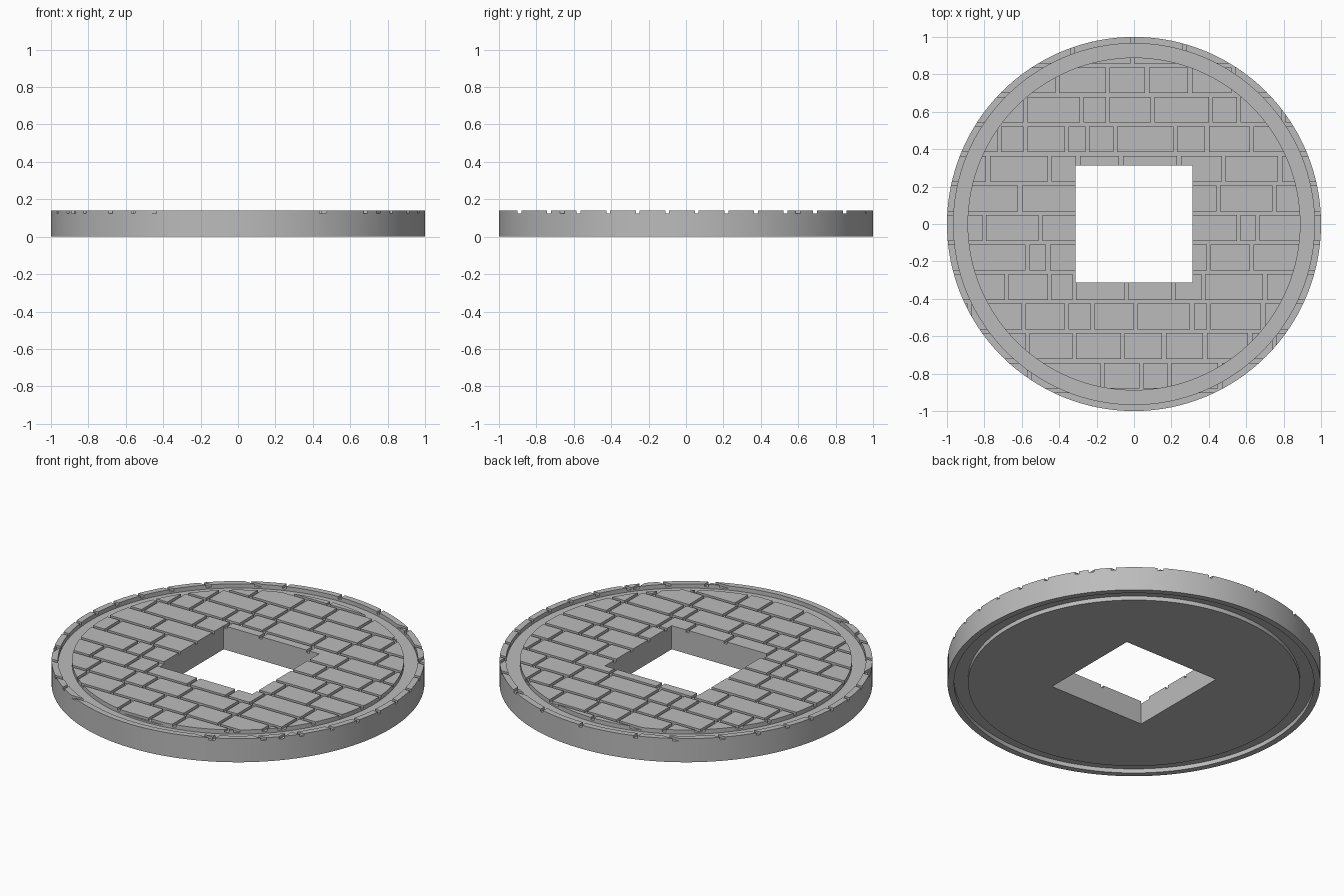
import bpy, bmesh, math

cube = bpy.data.objects.get("Cube")
if cube:
    bpy.data.objects.remove(cube, do_unlink=True)

HEIGHT = 0.14
RING_DEPTH = 0.025
MORTAR_DEPTH = 0.015
GAP = 0.02
HOLE = 0.312
SEGMENTS = 128
ROW_TOP, ROW_PITCH, ROW_LINES = 0.848, 0.158, 12

stone = bpy.data.materials.new("grey stone")
stone.use_nodes = True
colour = (0.5, 0.5, 0.5, 1)
stone.diffuse_color = colour
stone.node_tree.nodes["Principled BSDF"].inputs["Base Color"].default_value = colour


def make_object(name, bm):
    bmesh.ops.recalc_face_normals(bm, faces=bm.faces)
    mesh = bpy.data.meshes.new(name)
    bm.to_mesh(mesh)
    bm.free()
    mesh.materials.append(stone)
    obj = bpy.data.objects.new(name, mesh)
    bpy.context.collection.objects.link(obj)
    return obj


def add_box(bm, x0, x1, y0, y1, z0, z1):
    verts = bmesh.ops.create_cube(bm, size=1)["verts"]
    for v in verts:
        v.co.x = x1 if v.co.x > 0 else x0
        v.co.y = y1 if v.co.y > 0 else y0
        v.co.z = z1 if v.co.z > 0 else z0


def lathe(name, profile):
    """Turn a radius/height profile round z and cap both ends."""
    bm = bmesh.new()
    angles = [2 * math.pi * i / SEGMENTS for i in range(SEGMENTS)]
    rings = [[bm.verts.new((r * math.cos(a), r * math.sin(a), z)) for a in angles]
             for r, z in profile]
    for low, high in zip(rings, rings[1:]):
        for i in range(SEGMENTS):
            j = (i + 1) % SEGMENTS
            bm.faces.new((low[i], low[j], high[j], high[i]))
    bm.faces.new(rings[0])
    bm.faces.new(rings[-1])
    return make_object(name, bm)


def cut(target, name, boxes):
    """Subtract a set of boxes from the target and drop the cutter."""
    bm = bmesh.new()
    for box in boxes:
        add_box(bm, *box)
    cutter = make_object(name, bm)
    cutter.hide_render = True
    mod = target.modifiers.new(name, "BOOLEAN")
    mod.operation = "DIFFERENCE"
    mod.solver = "EXACT"
    mod.object = cutter
    bpy.ops.object.select_all(action="DESELECT")
    target.select_set(True)
    bpy.context.view_layer.objects.active = target
    bpy.ops.object.modifier_apply(modifier=mod.name)
    bpy.data.objects.remove(cutter, do_unlink=True)


# Disc with a ring channel on the underside and on the top
lower = [(0.89, 0), (0.89, RING_DEPTH), (0.965, RING_DEPTH), (0.965, 0), (1, 0)]
upper = [(r, HEIGHT - z) for r, z in reversed(lower)]
disc = lathe("paved_disc", lower + upper)

# Square opening through the middle
cut(disc, "square_opening", [(-HOLE, HOLE, -HOLE, HOLE, -1, 1)])

# Long mortar lines between the brick rows
lines = [ROW_TOP - ROW_PITCH * i for i in range(ROW_LINES)]
floor = HEIGHT - MORTAR_DEPTH
cut(disc, "mortar_lines",
    [(-2, 2, y - GAP / 2, y + GAP / 2, floor, 1) for y in lines])

# Short joints between bricks, in hundredths, listed from the back row forward
joints = [
    (-33, -1, 27),
    (-41, -14, 7, 30, 53),
    (-58, -28, -14, 10, 41, 56, 80),
    (-72, -58, -36, -25, -10, 22, 39, 63),
    (-78, -45, -30, -7, 24, 48, 78),
    (-61, 45, 75),
    (-80, -50, 56, 66),
    (-57, -46, 40, 63),
    (-68, -45, -32, -4, 21, 37, 70),
    (-88, -59, -36, -22, 1, 31, 40, 69),
    (-57, -32, -6, 16, 38, 62, 75),
    (-56, -17, 4, 19, 46),
]
joint_boxes = []
for y, row in zip(lines, joints):
    for x in row:
        x /= 100
        joint_boxes.append((x - GAP / 2, x + GAP / 2, y - GAP / 4,
                            y + ROW_PITCH + GAP / 4, floor + GAP / 50, 1))
cut(disc, "brick_joints", joint_boxes)

bpy.ops.object.shade_smooth_by_angle(angle=math.radians(20))
